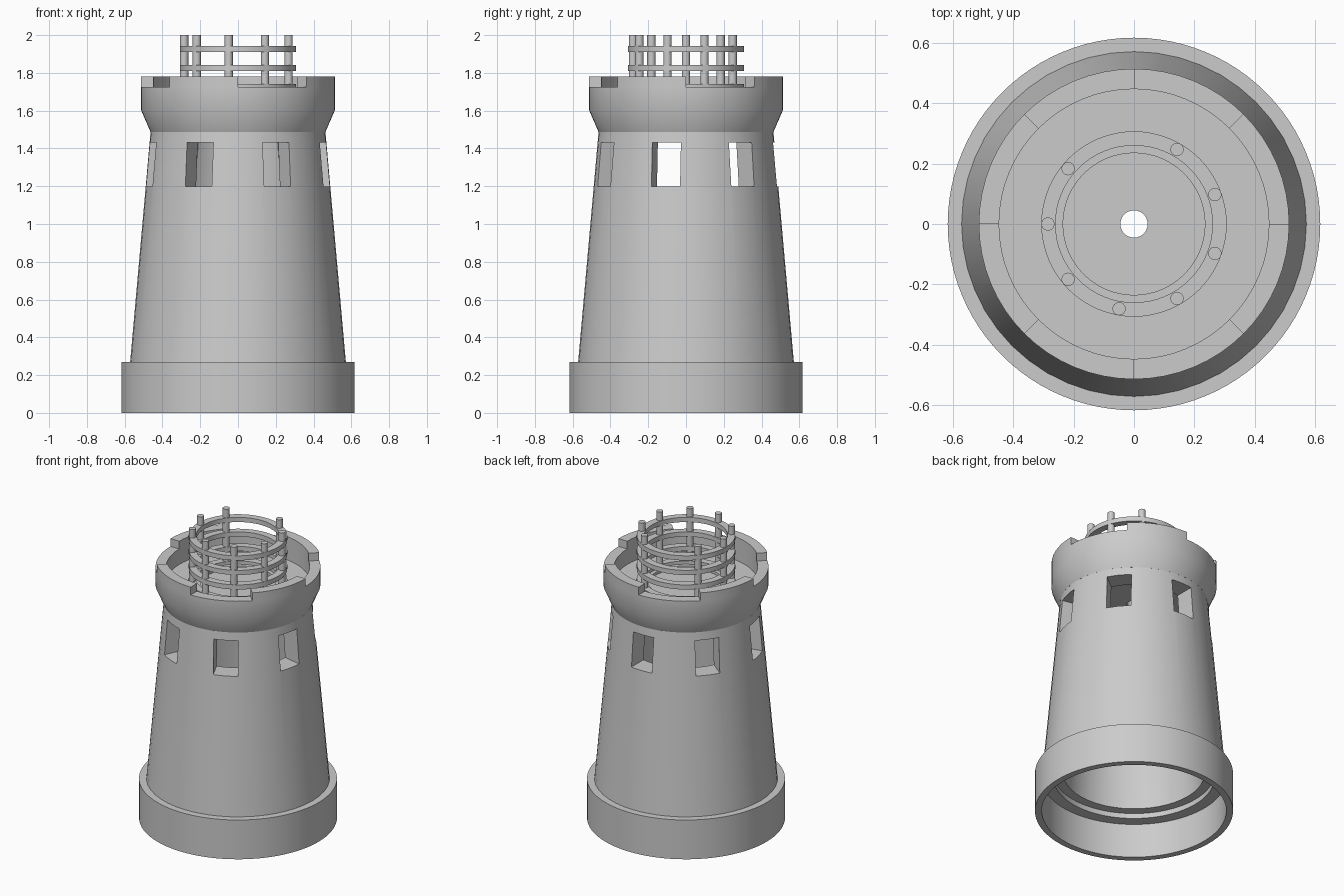
import bpy
import bmesh
from math import cos, sin, radians, tau

if "Cube" in bpy.data.objects:
    bpy.data.objects.remove(bpy.data.objects["Cube"])

grey = bpy.data.materials.new("stone grey")
grey.use_nodes = True
grey.diffuse_color = (0.6, 0.6, 0.6, 1)
grey.node_tree.nodes["Principled BSDF"].inputs["Base Color"].default_value = (0.6, 0.6, 0.6, 1)


def finish(obj):
    bpy.ops.object.select_all(action="DESELECT")
    obj.select_set(True)
    bpy.context.view_layer.objects.active = obj
    bpy.ops.object.shade_smooth_by_angle(angle=radians(30))


def lathe(name, profile, sides=64, start=0, sweep=360, smooth=True):
    """Sweep a closed (radius, height) profile round the z axis."""
    bm = bmesh.new()
    full = sweep == 360
    steps = sides if full else sides + 1
    rings = []
    for i in range(steps):
        a = radians(start + sweep * i / sides)
        rings.append([bm.verts.new((r * cos(a), r * sin(a), z)) for r, z in profile])
    n = len(profile)
    for i in range(sides):
        a, b = rings[i], rings[(i + 1) % steps]
        for j in range(n):
            k = (j + 1) % n
            bm.faces.new((a[j], b[j], b[k], a[k]))
    if not full:
        bm.faces.new(rings[0])
        bm.faces.new(rings[-1])
    bmesh.ops.recalc_face_normals(bm, faces=bm.faces)
    mesh = bpy.data.meshes.new(name)
    bm.to_mesh(mesh)
    bm.free()
    mesh.materials.append(grey)
    obj = bpy.data.objects.new(name, mesh)
    bpy.context.collection.objects.link(obj)
    if smooth:
        finish(obj)
    return obj


def band(inner, outer, low, high):
    return [(inner, low), (outer, low), (outer, high), (inner, high)]


# Hollow base with a ledge under the tower
lathe("base_ring", [(0.575, 0), (0.617, 0), (0.617, 0.27), (0.5, 0.27), (0.5, 0.235), (0.575, 0.235)], 96)

# Tapering tower wall, pierced by seven windows
tower = lathe("tower_wall", [(0.571, 0.27), (0.463, 1.487), (0.335, 1.487), (0.44, 0.27)], 48, smooth=False)
for i in range(7):
    angle = radians(-90) + tau * (i + 0.5) / 7
    bpy.ops.mesh.primitive_cube_add(size=1, location=(0.47 * cos(angle), 0.47 * sin(angle), 1.315),
                                    rotation=(0, 0, angle))
    cutter = bpy.context.object
    cutter.name = "window_cutter"
    cutter.scale = (0.4, 0.155, 0.235)
    cutter.hide_render = True
    cut = tower.modifiers.new("window", "BOOLEAN")
    cut.operation = "DIFFERENCE"
    cut.solver = "EXACT"
    cut.object = cutter
    bpy.context.view_layer.objects.active = tower
    bpy.ops.object.modifier_apply(modifier=cut.name)
    bpy.data.objects.remove(cutter)
finish(tower)

# Flared parapet with four raised sections
lathe("parapet", [(0.463, 1.487), (0.514, 1.605), (0.514, 1.726), (0.447, 1.726), (0.447, 1.487)])
for i in range(4):
    lathe("merlon", band(0.447, 0.514, 1.726, 1.78), 8, 45 + 90 * i, 45)

# Gallery deck with a shallow recess and a central hole
lathe("deck", [(0.045, 1.487), (0.45, 1.487), (0.45, 1.62), (0.235, 1.62), (0.235, 1.6), (0.045, 1.6)])

# Lantern cage: hoops and posts, with one post left out
for z in (1.626, 1.726, 1.826, 1.926):
    lathe("cage_hoop", band(0.26, 0.307, z - 0.016, z + 0.016))
for i in range(9):
    if i == 2:
        continue
    angle = radians(20 + 40 * i)
    bpy.ops.mesh.primitive_cylinder_add(vertices=16, radius=0.022, depth=0.4,
                                        location=(0.285 * cos(angle), 0.285 * sin(angle), 1.8))
    post = bpy.context.object
    post.name = "cage_post"
    post.data.materials.append(grey)
    finish(post)
